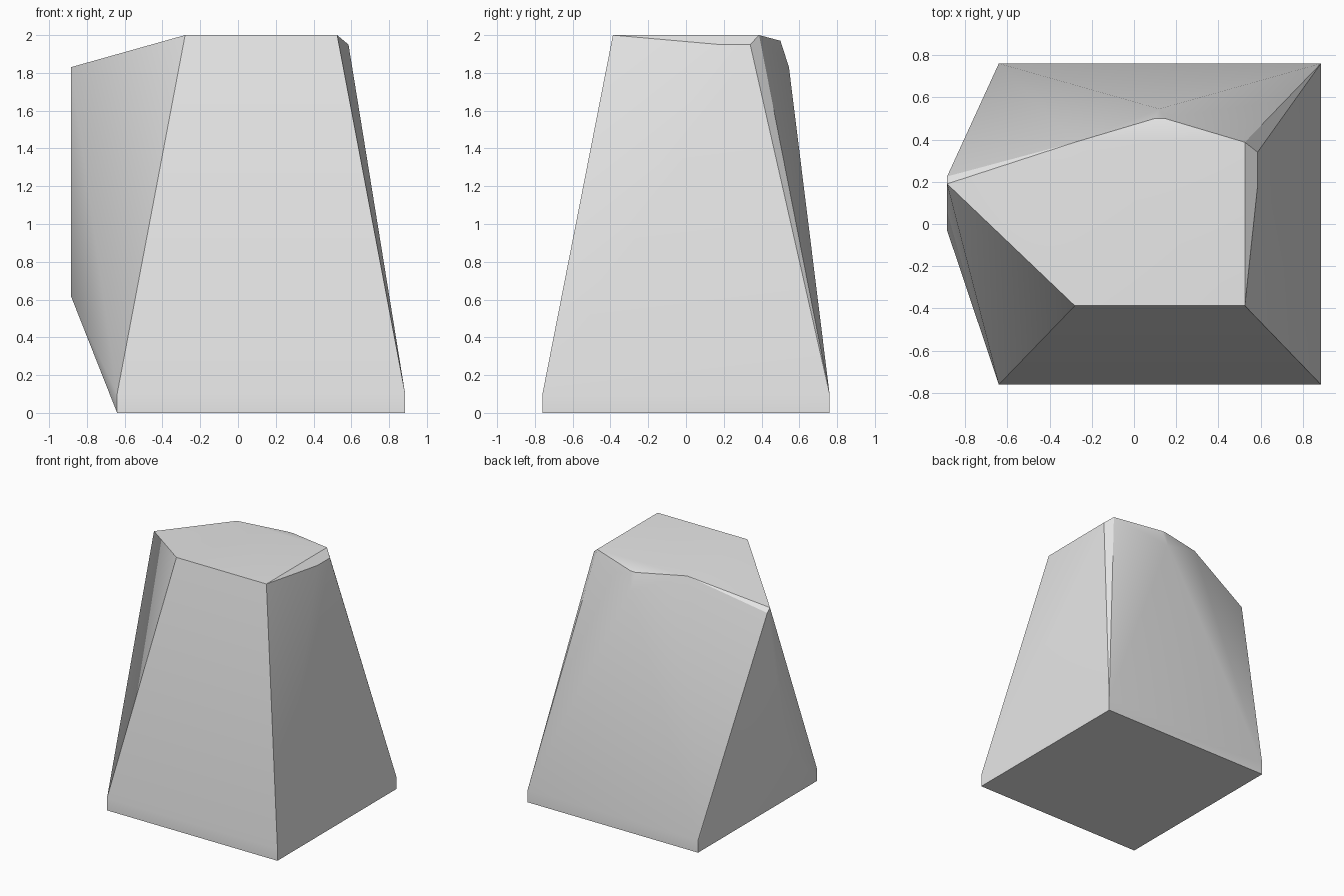
import bpy
import bmesh

cube = bpy.data.objects.get("Cube")
if cube:
    bpy.data.objects.remove(cube, do_unlink=True)

# Plain grey stone colour
grey = bpy.data.materials.new("light_grey")
grey.use_nodes = True
colour = (0.8, 0.8, 0.8, 1)
grey.diffuse_color = colour
grey.node_tree.nodes["Principled BSDF"].inputs["Base Color"].default_value = colour


def rectangle(x0, x1, y, z):
    return [(x, s * y, z) for x in (x0, x1) for s in (-1, 1)]


# Plinth and flat top of the tapered block
points = []
for z in (0, 0.1):
    points += rectangle(-0.64, 0.885, 0.76, z)
points += rectangle(-0.28, 0.525, 0.387, 2)

# Chipped bulges: +x side, back, and -x side
points += [(0.585, y, 1.95) for y in (0.18, 0.34)]
points += [(x, 0.5, 1.97) for x in (0.10, 0.145)]
points += [(0.12, 0.545, 1.83)]
points += [(-0.885, 0.19, 1.83), (-0.885, 0.225, 1.80), (-0.885, -0.03, 0.62)]

# Wrap the corners in one closed faceted shell
bm = bmesh.new()
for p in points:
    bm.verts.new(p)
bmesh.ops.convex_hull(bm, input=bm.verts[:])
loose = [v for v in bm.verts if not v.link_faces]
bmesh.ops.delete(bm, geom=loose, context='VERTS')
bmesh.ops.dissolve_limit(bm, angle_limit=0.005, verts=bm.verts[:], edges=bm.edges[:])
bmesh.ops.recalc_face_normals(bm, faces=bm.faces[:])

mesh = bpy.data.meshes.new("tapered_block")
bm.to_mesh(mesh)
bm.free()
mesh.materials.append(grey)
block = bpy.data.objects.new("tapered_block", mesh)
bpy.context.collection.objects.link(block)

# Soft shading across shallow creases only
bpy.ops.object.select_all(action='DESELECT')
block.select_set(True)
bpy.context.view_layer.objects.active = block
bpy.ops.object.shade_smooth_by_angle(angle=0.5236)
